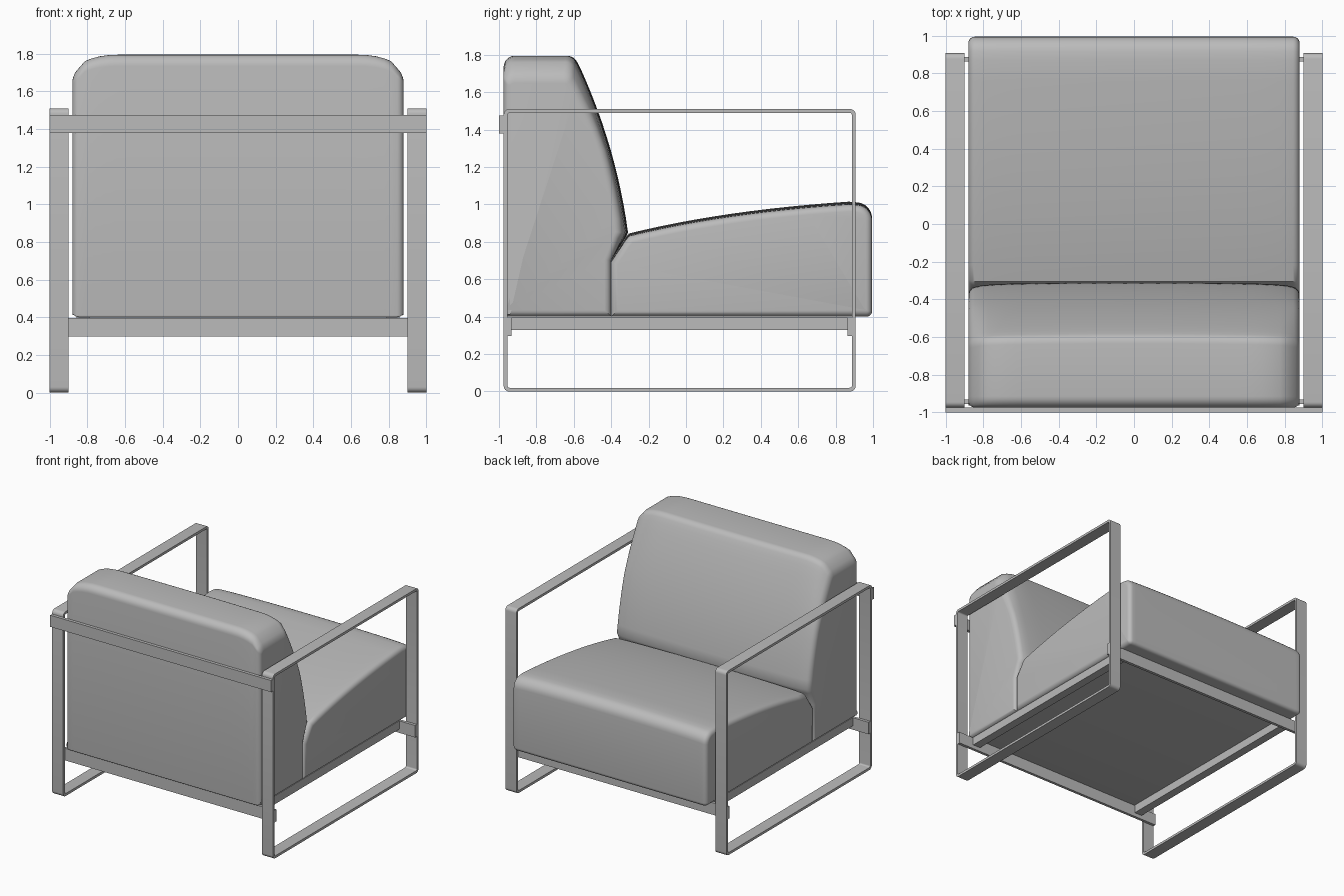
import bpy, bmesh, math
from mathutils import Vector

cube = bpy.data.objects.get("Cube")
if cube:
    bpy.data.objects.remove(cube, do_unlink=True)


def material(name, value):
    mat = bpy.data.materials.new(name)
    mat.use_nodes = True
    color = (value, value, value, 1)
    mat.diffuse_color = color
    mat.node_tree.nodes["Principled BSDF"].inputs["Base Color"].default_value = color
    return mat


GREY = material("neutral grey", 0.5)


def finish(bm, name, smooth=True):
    bmesh.ops.recalc_face_normals(bm, faces=bm.faces)
    mesh = bpy.data.meshes.new(name)
    bm.to_mesh(mesh)
    bm.free()
    mesh.materials.append(GREY)
    obj = bpy.data.objects.new(name, mesh)
    bpy.context.collection.objects.link(obj)
    if smooth:
        bpy.ops.object.select_all(action="DESELECT")
        obj.select_set(True)
        bpy.context.view_layer.objects.active = obj
        bpy.ops.object.shade_smooth_by_angle(angle=math.radians(35))
    return obj


def box(name, lo, hi):
    lo, hi = Vector(lo), Vector(hi)
    bm = bmesh.new()
    bmesh.ops.create_cube(bm, size=1)
    for v in bm.verts:
        v.co = (lo + hi) / 2 + v.co * (hi - lo)
    return finish(bm, name, smooth=False)


def rounded(corners, steps=6):
    """Closed (y, z) outline with every (y, z, radius) corner rounded."""
    out = []
    for i, (y, z, r) in enumerate(corners):
        p = Vector((y, z))
        if r == 0:
            out.append(p)
            continue
        a = (Vector(corners[i - 1][:2]) - p).normalized()
        b = (Vector(corners[(i + 1) % len(corners)][:2]) - p).normalized()
        half = a.angle(b) / 2
        center = p + (a + b).normalized() * r / math.sin(half)
        start = (p + a * r / math.tan(half) - center).normalized()
        end = (p + b * r / math.tan(half) - center).normalized()
        out += [center + start.slerp(end, k / steps) * r for k in range(steps + 1)]
    return out


def arc(p0, p1, p2, n=12):
    """Quadratic curve sampled as sharp outline corners."""
    p0, p1, p2 = Vector(p0), Vector(p1), Vector(p2)
    pts = [p0 * (1 - t) ** 2 + p1 * 2 * t * (1 - t) + p2 * t * t
           for t in (k / n for k in range(n + 1))]
    return [(p.x, p.y, 0) for p in pts]


# Cushions: an outline lofted across the width, reshaped at each station
HALF = 0.88


def cushion(name, outline, shape, edge=0.035):
    bm = bmesh.new()
    side = [HALF * math.sin(k / 16 * math.pi / 2) for k in range(1, 16)]
    side = [s for s in side if s < HALF - 0.05] + [HALF]
    xs = [-s for s in reversed(side)] + [0] + side
    rings = [[bm.verts.new((x, *shape(x, p.x, p.y))) for p in outline] for x in xs]
    n = len(outline)
    for a, b in zip(rings, rings[1:]):
        for i in range(n):
            j = (i + 1) % n
            bm.faces.new((a[i], a[j], b[j], b[i]))
    caps = [bm.faces.new(rings[0]), bm.faces.new(rings[-1])]
    bmesh.ops.recalc_face_normals(bm, faces=bm.faces)
    rim = [e for c in caps for e in c.edges]
    bmesh.ops.bevel(bm, geom=rim, offset=edge, segments=5, profile=0.5, affect="EDGES")
    return finish(bm, name)


def shoulder(x, width):
    """0 over the middle, rising along a quarter circle to 1 at the sides."""
    t = max(0, (abs(x) - HALF + width) / width)
    return 1 - math.sqrt(max(0, 1 - t * t))


def back_shape(x, y, z):
    front = max(0, min(1, (y + 0.8) / 0.25)) * max(0, min(1, (z - 0.7) / 0.1))
    y -= front * (0.012 * (x / HALF) ** 2 + 0.02 * shoulder(x, 0.25))
    z -= 0.11 * shoulder(x, 0.24) * max(0, (z - 1.3) / 0.49)
    return y, z


def seat_shape(x, y, z):
    top = max(0, min(1, (z - 0.6) / 0.2))
    z -= top * (0.012 * (x / HALF) ** 2 + 0.006 * shoulder(x, 0.25))
    return y, z


back_outline = rounded(
    [(-0.975, 0.4, 0.01), (-0.975, 1.795, 0.06), (-0.6, 1.795, 0.06)]
    + arc((-0.565, 1.73), (-0.37, 1.3), (-0.31, 0.85))
    + [(-0.325, 0.815, 0), (-0.4, 0.7, 0), (-0.4, 0.4, 0)])
cushion("back_cushion", back_outline, back_shape)

seat_outline = rounded(
    [(-0.4, 0.4, 0), (-0.4, 0.7, 0), (-0.325, 0.82, 0)]
    + arc((-0.305, 0.845), (0.2, 0.97), (0.87, 1.015))
    + [(0.995, 1.005, 0.085), (0.995, 0.4, 0.03)])
cushion("seat_cushion", seat_outline, seat_shape)


# Side frames: flat bar bent into a rounded rectangular loop
def loop(inset, radius):
    y0, y1, z0, z1 = -0.975 + inset, 0.907 - inset, inset, 1.51 - inset
    return rounded([(y0, z0, radius), (y0, z1, radius), (y1, z1, radius), (y1, z0, radius)])


for label, sign in (("left", 1), ("right", -1)):
    bm = bmesh.new()
    rings = [[bm.verts.new((sign * x, p.x, p.y)) for p in loop(inset, r)]
             for x, inset, r in ((0.9, 0, 0.03), (1, 0, 0.03), (1, 0.02, 0.012), (0.9, 0.02, 0.012))]
    n = len(rings[0])
    for k in range(4):
        a, b = rings[k], rings[(k + 1) % 4]
        for i in range(n):
            j = (i + 1) % n
            bm.faces.new((a[i], a[j], b[j], b[i]))
    finish(bm, label + "_frame")
    # Rail under the seat
    x0, x1 = sorted((sign * 0.79, sign * 0.86))
    box(label + "_seat_rail", (x0, -0.933, 0.33), (x1, 0.863, 0.398))

# Cross bars joining the two frames
box("back_bar", (-1, -1, 1.38), (1, -0.975, 1.475))
box("rear_cross_bar", (-1, -0.955, 0.297), (1, -0.932, 0.395))
box("front_cross_bar", (-1, 0.863, 0.297), (1, 0.887, 0.395))
